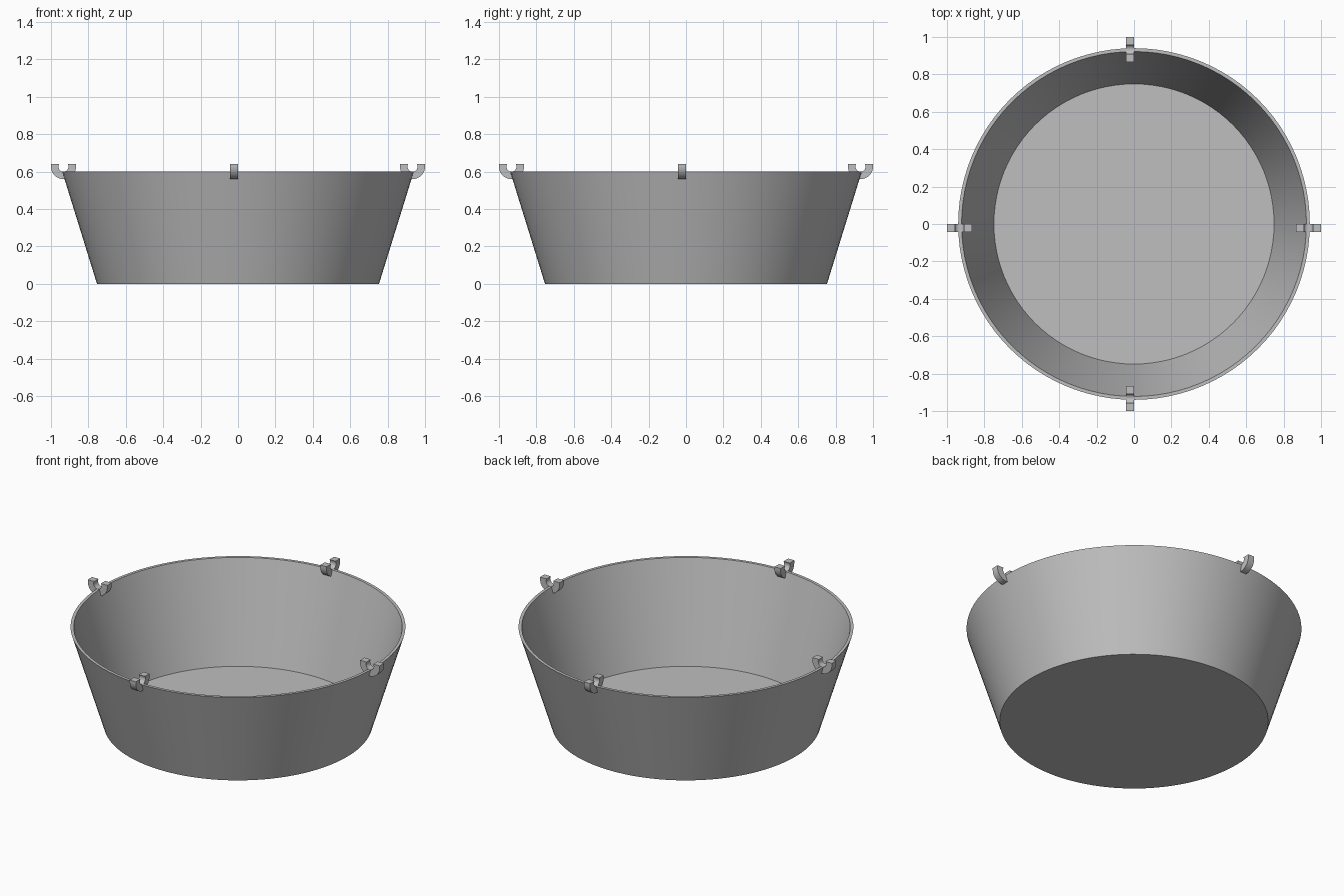
import bpy, bmesh
from math import sin, cos, pi, asin
from mathutils import Vector

cube = bpy.data.objects.get("Cube")
if cube:
    bpy.data.objects.remove(cube, do_unlink=True)

grey = bpy.data.materials.new("plain grey")
grey.use_nodes = True
COLOUR = (0.52, 0.52, 0.52, 1)
grey.diffuse_color = COLOUR
grey.node_tree.nodes["Principled BSDF"].inputs["Base Color"].default_value = COLOUR


def finish(name, bm, angle):
    bmesh.ops.recalc_face_normals(bm, faces=bm.faces)
    mesh = bpy.data.meshes.new(name)
    bm.to_mesh(mesh)
    bm.free()
    mesh.materials.append(grey)
    obj = bpy.data.objects.new(name, mesh)
    bpy.context.collection.objects.link(obj)
    bpy.ops.object.select_all(action="DESELECT")
    obj.select_set(True)
    bpy.context.view_layer.objects.active = obj
    bpy.ops.object.shade_smooth_by_angle(angle=angle)
    return obj


# Tub: closed tapered wall with a flat rim and a thin floor
SIDES = 96
profile = [(0.754, 0), (0.94, 0.6), (0.922, 0.6), (0.749, 0.006)]
bm = bmesh.new()
rings = [[bm.verts.new((r * cos(2 * pi * i / SIDES), r * sin(2 * pi * i / SIDES), z))
          for i in range(SIDES)] for r, z in profile]
for low, high in zip(rings, rings[1:]):
    for i in range(SIDES):
        j = (i + 1) % SIDES
        bm.faces.new((low[i], low[j], high[j], high[i]))
bm.faces.new(rings[0])
bm.faces.new(rings[-1])
finish("tub", bm, 0.5)

# Rim clips: open cups with a round socket, one on each side of the rim
MID, SOCKET_Z, TOP = 0.933, 0.627, 0.641
OUTER, SOCKET = 0.067, 0.027
STEPS = 16
lip = asin((TOP - SOCKET_Z) / SOCKET)


def arc(radius, start, end):
    angles = [start + (end - start) * i / STEPS for i in range(STEPS + 1)]
    return [(radius * cos(a), SOCKET_Z + radius * sin(a)) for a in angles]


outer = [(-OUTER, TOP)] + arc(OUTER, pi, 2 * pi) + [(OUTER, TOP)]
inner = arc(SOCKET, pi - lip, 2 * pi + lip)
# Pad the socket side so that both edges pair up point by point
inner = [inner[0]] + inner + [inner[-1]]


def clip(name, along, centre):
    bm = bmesh.new()

    def place(point, side):
        radial = centre + point[0]
        return Vector((radial, side, point[1]) if along == "x" else (side, radial, point[1]))

    for a, b, c, d in zip(outer, outer[1:], inner[1:], inner):
        face = bm.faces.new([bm.verts.new(place(p, -0.042)) for p in (a, b, c, d)])
    bmesh.ops.remove_doubles(bm, verts=bm.verts, dist=0.0001)
    thick = bmesh.ops.extrude_face_region(bm, geom=bm.faces[:])
    moved = [g for g in thick["geom"] if isinstance(g, bmesh.types.BMVert)]
    shift = (0, 0.042, 0) if along == "x" else (0.042, 0, 0)
    bmesh.ops.translate(bm, verts=moved, vec=shift)
    finish(name, bm, 0.6)


clip("left_clip", "x", MID)
clip("right_clip", "x", -MID)
clip("back_clip", "y", MID)
clip("front_clip", "y", -MID)
